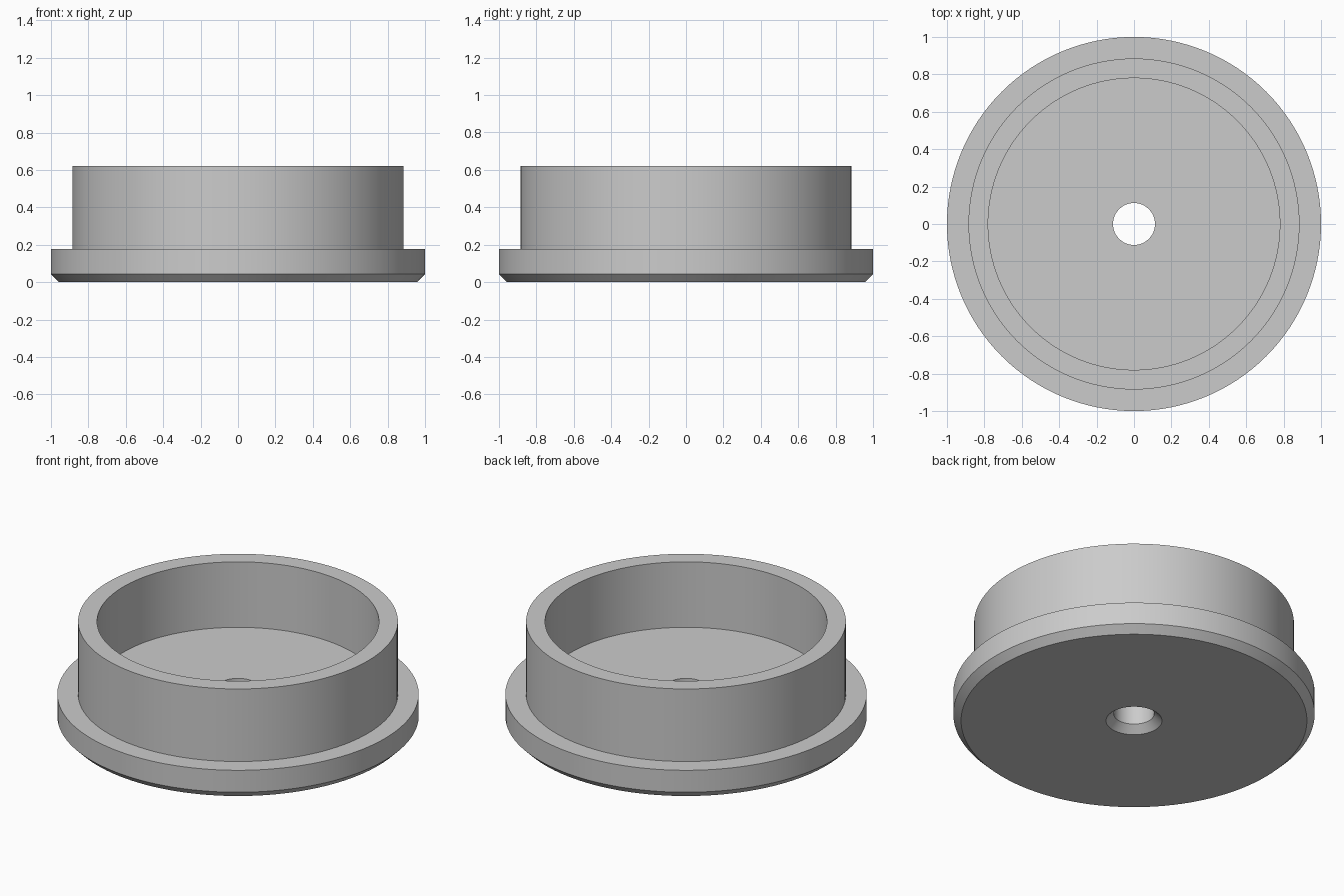
import bpy
import bmesh
import math

cube = bpy.data.objects.get("Cube")
if cube:
    bpy.data.objects.remove(cube, do_unlink=True)

SEGMENTS = 128
CHAMFER = 0.043
FLANGE_R, FLANGE_TOP = 1.0, 0.177
WALL_R, BORE_R, RIM_TOP = 0.885, 0.78, 0.62
HOLE_R, FLOOR_Z = 0.112, 0.22

grey = bpy.data.materials.new("plain grey")
grey.use_nodes = True
colour = (0.6, 0.6, 0.6, 1)
grey.diffuse_color = colour
grey.node_tree.nodes["Principled BSDF"].inputs["Base Color"].default_value = colour


def lathe(name, profile, material):
    """Spin a closed (radius, height) outline around z."""
    bm = bmesh.new()
    rings = []
    for r, z in profile:
        rings.append([bm.verts.new((r * math.cos(a), r * math.sin(a), z))
                      for a in (math.tau * i / SEGMENTS for i in range(SEGMENTS))])
    for low, high in zip(rings, rings[1:] + rings[:1]):
        for i in range(SEGMENTS):
            j = (i + 1) % SEGMENTS
            bm.faces.new((low[i], low[j], high[j], high[i]))
    bmesh.ops.recalc_face_normals(bm, faces=bm.faces)
    mesh = bpy.data.meshes.new(name)
    bm.to_mesh(mesh)
    bm.free()
    mesh.materials.append(material)
    obj = bpy.data.objects.new(name, mesh)
    bpy.context.collection.objects.link(obj)
    bpy.ops.object.select_all(action="DESELECT")
    obj.select_set(True)
    bpy.context.view_layer.objects.active = obj
    bpy.ops.object.shade_smooth_by_angle(angle=math.radians(30))
    return obj


# Flanged cup: chamfered base, raised wall, recessed floor, countersunk hole
lathe("flanged_cup", [
    (HOLE_R + CHAMFER, 0),
    (FLANGE_R - CHAMFER, 0),
    (FLANGE_R, CHAMFER),
    (FLANGE_R, FLANGE_TOP),
    (WALL_R, FLANGE_TOP),
    (WALL_R, RIM_TOP),
    (BORE_R, RIM_TOP),
    (BORE_R, FLOOR_Z),
    (HOLE_R, FLOOR_Z),
    (HOLE_R, CHAMFER),
], grey)
